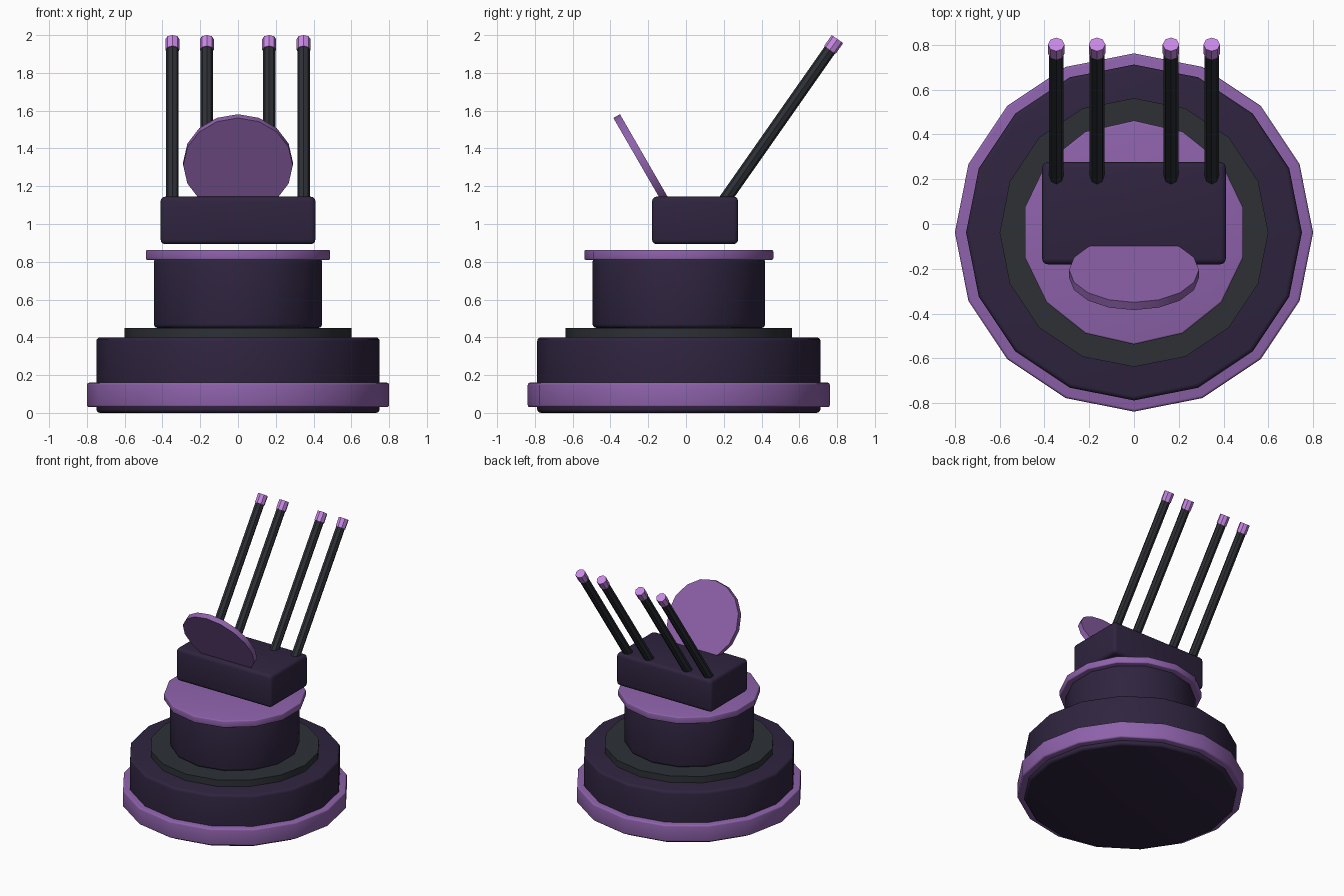
import bpy, bmesh, math
from mathutils import Matrix, Vector

if "Cube" in bpy.data.objects:
    bpy.data.objects.remove(bpy.data.objects["Cube"])


def srgb(r, g, b):
    def lin(c):
        c /= 255
        return c / 12.92 if c <= 0.04045 else ((c + 0.055) / 1.055) ** 2.4
    return (lin(r), lin(g), lin(b), 1.0)


def material(name, rgb):
    m = bpy.data.materials.new(name)
    m.diffuse_color = srgb(*rgb)
    m.use_nodes = True
    m.node_tree.nodes["Principled BSDF"].inputs["Base Color"].default_value = m.diffuse_color
    return m


BODY = material("dark purple", (47, 36, 63))
TRIM = material("mid purple", (142, 98, 171))
GREY = material("charcoal", (45, 48, 53))
TIP = material("light violet", (200, 136, 229))


def finish(name, bm, mat, bevel, matrix):
    """Bevel hard edges, smooth by angle, place the part."""
    bmesh.ops.recalc_face_normals(bm, faces=bm.faces)
    if bevel:
        hard = [e for e in bm.edges if e.calc_face_angle(0) > math.radians(50)]
        bmesh.ops.bevel(bm, geom=hard, offset=bevel, segments=3,
                        profile=0.5, affect='EDGES')
    bm.normal_update()
    for f in bm.faces:
        f.smooth = True
    for e in bm.edges:
        e.smooth = e.calc_face_angle(0) < math.radians(35)
    me = bpy.data.meshes.new(name)
    bm.to_mesh(me)
    bm.free()
    me.materials.append(mat)
    ob = bpy.data.objects.new(name, me)
    ob.matrix_world = matrix
    bpy.context.collection.objects.link(ob)
    return ob


def prism(name, sides, radius, z0, z1, mat, bevel=0.0, matrix=Matrix()):
    """Regular prism along local z with a corner on the y axis."""
    bm = bmesh.new()
    angles = [2 * math.pi * i / sides for i in range(sides)]
    base = bm.faces.new([bm.verts.new((radius * math.sin(a), radius * math.cos(a), z0))
                         for a in angles])
    ext = bmesh.ops.extrude_face_region(bm, geom=[base], use_keep_orig=True)
    top = [v for v in ext["geom"] if isinstance(v, bmesh.types.BMVert)]
    bmesh.ops.translate(bm, verts=top, vec=(0, 0, z1 - z0))
    return finish(name, bm, mat, bevel, matrix)


# Round pedestal, stacked slightly forward of centre
stand = Matrix.Translation((0, -0.038, 0))
prism("base_drum", 16, 0.75, 0.0, 0.40, BODY, 0.02, stand)
prism("base_ring", 16, 0.80, 0.03, 0.16, TRIM, 0.012, stand)
prism("bearing_plate", 16, 0.60, 0.39, 0.45, GREY, 0, stand)
prism("turret_drum", 14, 0.457, 0.45, 0.82, BODY, 0.02, stand)
prism("turret_flange", 14, 0.50, 0.81, 0.863, TRIM, 0.008, stand)

# Gun housing block
bm = bmesh.new()
bmesh.ops.create_cube(bm, size=1.0)
bmesh.ops.scale(bm, vec=(0.82, 0.456, 0.252), verts=bm.verts)
finish("gun_housing", bm, BODY, 0.025, Matrix.Translation((0, 0.048, 1.019)))

# Tilted round shield plate
prism("shield_disc", 16, 0.29, -0.02, 0.02, TRIM, 0,
      Matrix.Translation((0, -0.222, 1.32)) @ Matrix.Rotation(math.radians(-60), 4, 'X'))

# Four raised barrels with muzzle tips (local z = 0 at the muzzle)
for side, s in (("left", -1), ("right", 1)):
    for place, x in (("inner", 0.165), ("outer", 0.347)):
        aim = (Matrix.Translation(Vector((s * x, 0.802, 1.979)))
               @ Matrix.Rotation(math.radians(-35), 4, 'X'))
        prism(f"barrel_{side}_{place}", 8, 0.033, -1.10, -0.01, GREY, 0, aim)
        prism(f"muzzle_{side}_{place}", 8, 0.037, -0.07, 0.0, TIP, 0, aim)
